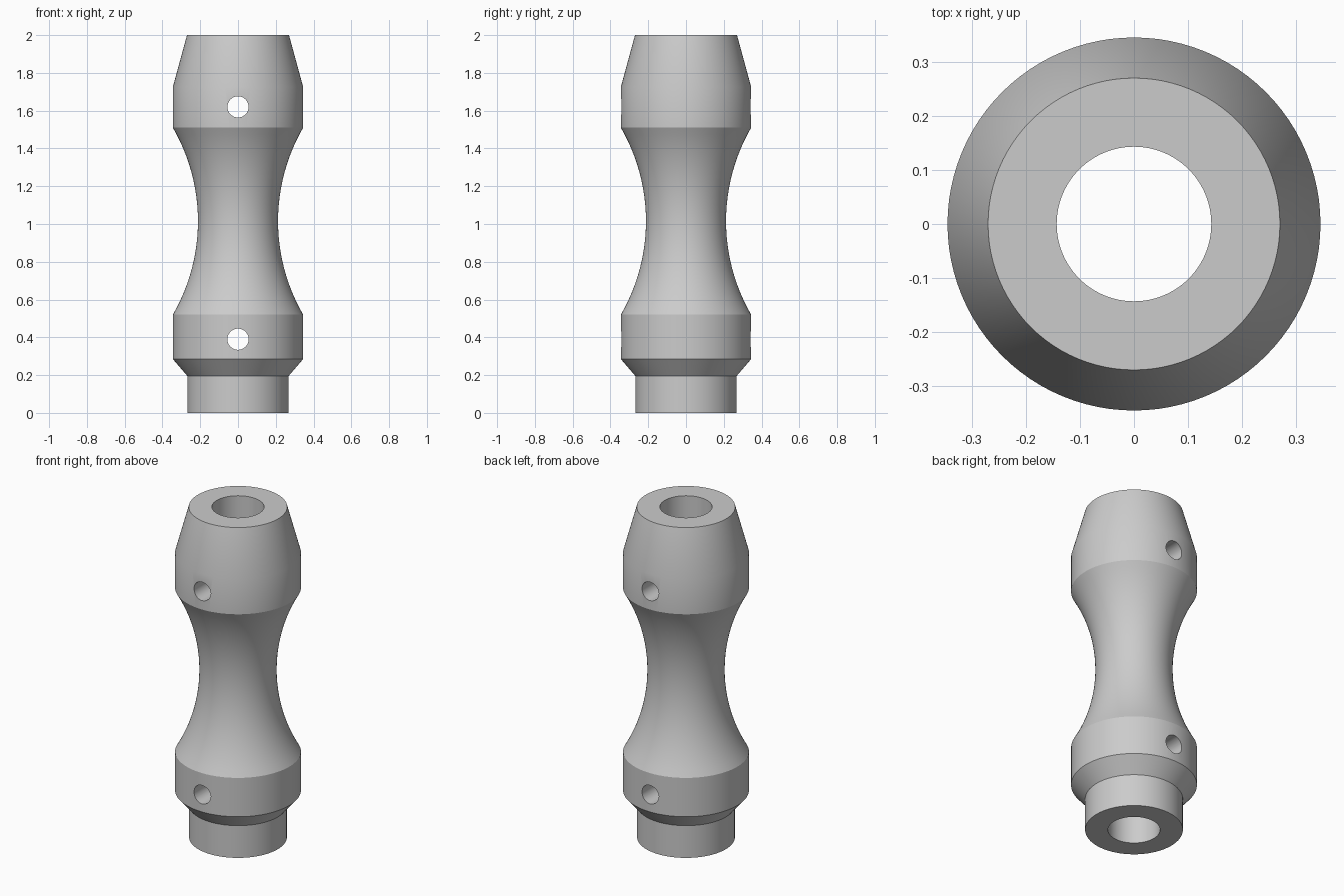
import bpy, bmesh, math

cube = bpy.data.objects.get("Cube")
if cube:
    bpy.data.objects.remove(cube, do_unlink=True)

SEGMENTS = 96
COLLAR_R, WAIST_R, END_R, BORE_R = 0.345, 0.212, 0.268, 0.143
WAIST_LOW, WAIST_HIGH = 0.52, 1.51
PIN_R, PIN_HEIGHTS = 0.056, (0.39, 1.62)

# Single grey finish
grey = bpy.data.materials.new("grey metal")
grey.use_nodes = True
colour = (0.6, 0.6, 0.6, 1)
grey.diffuse_color = colour
grey.node_tree.nodes["Principled BSDF"].inputs["Base Color"].default_value = colour


def waist_arc(steps=24):
    """Concave circular arc between the two collars."""
    half = (WAIST_HIGH - WAIST_LOW) / 2
    sag = COLLAR_R - WAIST_R
    radius = (half ** 2 + sag ** 2) / (2 * sag)
    limit = math.asin(half / radius)
    middle = (WAIST_LOW + WAIST_HIGH) / 2
    for i in range(steps + 1):
        a = limit * (2 * i / steps - 1)
        yield WAIST_R + radius * (1 - math.cos(a)), middle + radius * math.sin(a)


def lathe(name, profile):
    """Turn a closed (radius, height) profile around the z axis."""
    bm = bmesh.new()
    rings = []
    for i in range(SEGMENTS):
        a = math.tau * i / SEGMENTS
        rings.append([bm.verts.new((r * math.cos(a), r * math.sin(a), z))
                      for r, z in profile])
    n = len(profile)
    for i in range(SEGMENTS):
        here, there = rings[i], rings[(i + 1) % SEGMENTS]
        for j in range(n):
            k = (j + 1) % n
            bm.faces.new((here[j], there[j], there[k], here[k]))
    bmesh.ops.recalc_face_normals(bm, faces=bm.faces)
    mesh = bpy.data.meshes.new(name)
    bm.to_mesh(mesh)
    bm.free()
    mesh.materials.append(grey)
    obj = bpy.data.objects.new(name, mesh)
    bpy.context.collection.objects.link(obj)
    return obj


# Turned body: lower neck, chamfer, collar, waist, collar, tapered top, bore
profile = [(BORE_R, 0), (END_R, 0), (END_R, 0.195), (COLLAR_R, 0.285)]
profile += list(waist_arc())
profile += [(COLLAR_R, 1.725), (0.27, 2), (BORE_R, 2)]
body = lathe("turned_body", profile)

# Pin holes drilled front to back through both collars
for height in PIN_HEIGHTS:
    bpy.ops.mesh.primitive_cylinder_add(vertices=48, radius=PIN_R, depth=1,
                                        location=(0, 0, height),
                                        rotation=(math.pi / 2, 0, 0))
    drill = bpy.context.object
    drill.name = "pin_hole_cutter"
    drill.hide_render = True
    drill.data.materials.append(grey)
    cut = body.modifiers.new("pin hole", 'BOOLEAN')
    cut.operation, cut.solver, cut.object = 'DIFFERENCE', 'EXACT', drill
    bpy.context.view_layer.objects.active = body
    bpy.ops.object.modifier_apply(modifier=cut.name)
    bpy.data.objects.remove(drill, do_unlink=True)

# Smooth curved surfaces, crisp turned edges
bpy.ops.object.select_all(action='DESELECT')
body.select_set(True)
bpy.context.view_layer.objects.active = body
bpy.ops.object.shade_smooth_by_angle(angle=math.radians(25))
